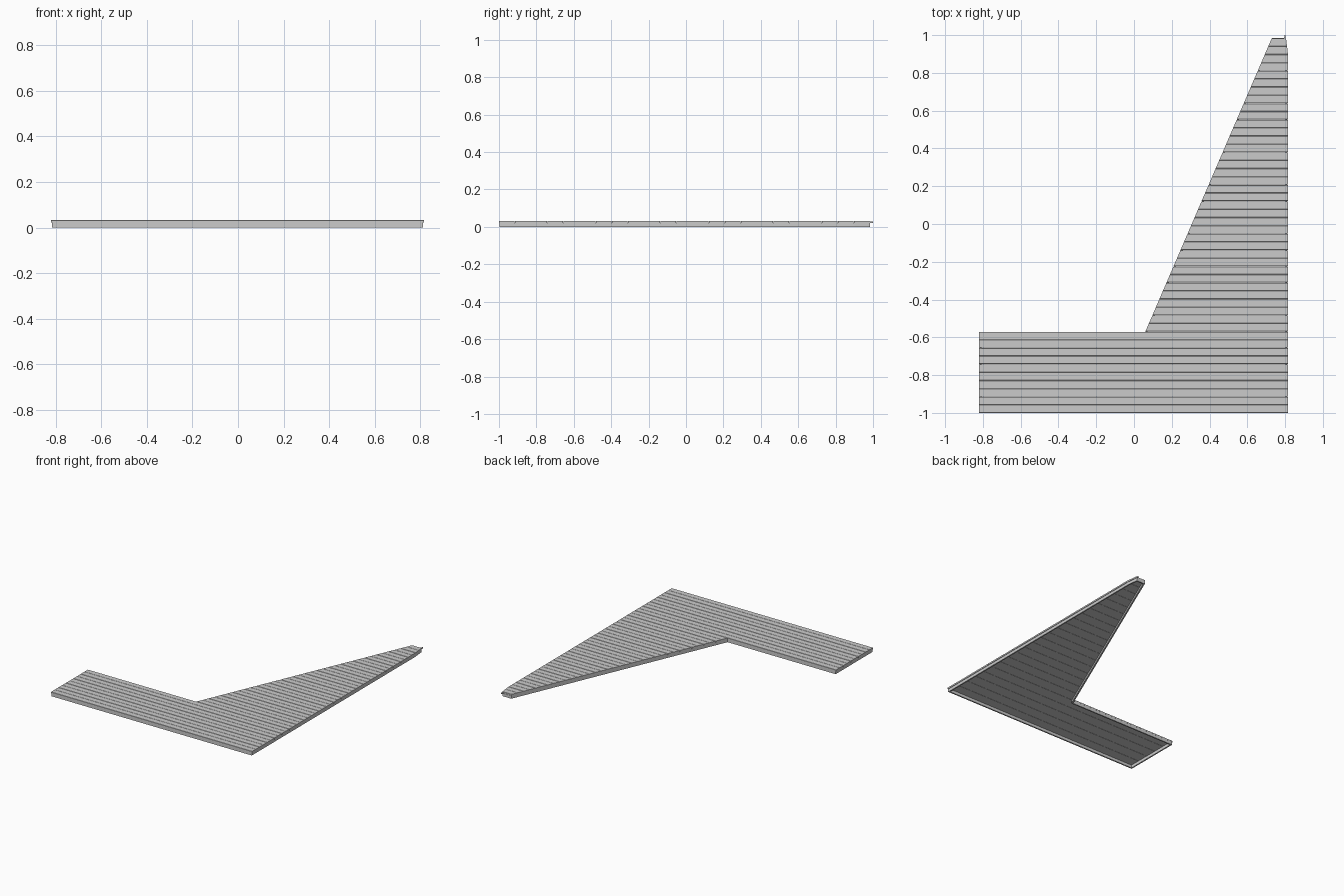
import bpy
from mathutils import Vector

if "Cube" in bpy.data.objects:
    bpy.data.objects.remove(bpy.data.objects["Cube"])

PITCH = 0.0863          # board spacing
TOP, DECK_BOTTOM = 0.032, 0.021
INNER_Y, TIP_Y = -0.57, 0.985


def add_mesh(name, verts, faces):
    mesh = bpy.data.meshes.new(name)
    mesh.from_pydata(verts, [], faces)
    mesh.update()
    obj = bpy.data.objects.new(name, mesh)
    bpy.context.collection.objects.link(obj)
    return obj


def diagonal_x(y):
    return 0.06 + (y - INNER_Y) * (0.73 - 0.06) / (TIP_Y - INNER_Y)


def right_x(y):
    return 0.815 if y < 0.9 else 0.815 - (y - 0.9) * 0.12


def board(name, y0, y1, left):
    # Decking profile in y/z with softened corners and a fine centre groove
    c, m = 0.0015, (y0 + y1) / 2
    profile = [(y0, DECK_BOTTOM), (y1, DECK_BOTTOM), (y1, TOP - c),
               (y1 - c, TOP), (m + c, TOP), (m, TOP - c), (m - c, TOP),
               (y0 + c, TOP), (y0, TOP - c)]
    n = len(profile)
    verts = [(left(y), y, z) for y, z in profile]
    verts += [(right_x(y), y, z) for y, z in profile]
    faces = [tuple(range(n)), tuple(range(2 * n - 1, n - 1, -1))]
    faces += [(i, i + n, (i + 1) % n + n, (i + 1) % n) for i in range(n)]
    add_mesh(name, verts, faces)


# Deck boards: full width in the wide leg, cut on the diagonal above it
for i in range(23):
    y0 = -1 + i * PITCH
    edge = (lambda y: -0.82) if i < 5 else diagonal_x
    board(f"deck_board_{i + 1}", y0, y0 + PITCH - 0.002, edge)


# Mitred skirt boards around the whole outline, open underneath
outline = [Vector(p) for p in [(-0.817, -0.998), (0.811, -0.998), (0.811, 0.9),
           (0.802, TIP_Y), (0.731, TIP_Y), (0.0615, -0.571), (-0.817, -0.571)]]
THICK = 0.010


def normal(a, b):
    d = (b - a).normalized()
    return Vector((-d.y, d.x))


inner = []
for i, p in enumerate(outline):
    n1 = normal(outline[i - 1], p)
    n2 = normal(p, outline[(i + 1) % len(outline)])
    inner.append(p + (n1 + n2) * THICK / (1 + n1.dot(n2)))

for i in range(len(outline)):
    j = (i + 1) % len(outline)
    ring = [outline[i], outline[j], inner[j], inner[i]]
    verts = [(p.x, p.y, z) for z in (0, DECK_BOTTOM) for p in ring]
    faces = [(3, 2, 1, 0), (4, 5, 6, 7)]
    faces += [(k, (k + 1) % 4, (k + 1) % 4 + 4, k + 4) for k in range(4)]
    add_mesh(f"skirt_board_{i + 1}", verts, faces)

# Narrow end strip at the tip
x0, x1, y0, y1 = 0.794, 0.803, TIP_Y - 0.002, 1.0
verts = [(x, y, z) for z in (DECK_BOTTOM, TOP - 0.002)
         for x, y in ((x0, y0), (x1, y0), (x1, y1), (x0 + 0.004, y1))]
add_mesh("tip_strip", verts, [(3, 2, 1, 0), (4, 5, 6, 7), (0, 1, 5, 4),
                              (1, 2, 6, 5), (2, 3, 7, 6), (3, 0, 4, 7)])
